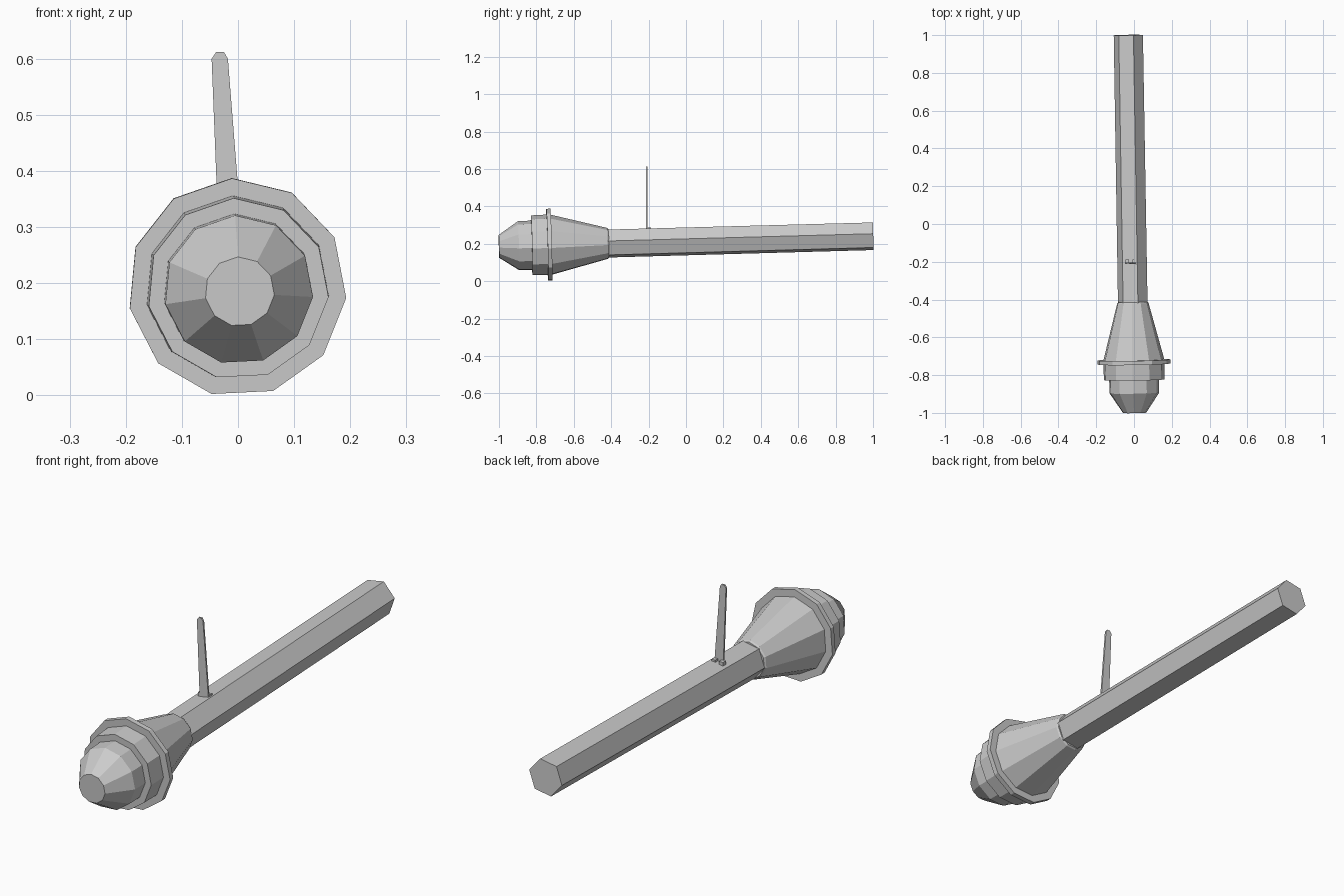
import bpy, bmesh, math
from mathutils import Vector

if "Cube" in bpy.data.objects:
    bpy.data.objects.remove(bpy.data.objects["Cube"])

# Slightly tilted main axis, nose (front) to tail (back)
NOSE, TAIL = Vector((0.003, -1, 0.185)), Vector((-0.03, 1, 0.24))
D = (TAIL - NOSE).normalized()
W = (Vector((0, 0, 1)) - D * D.z).normalized()
U = D.cross(W)


def finish(name, bm):
    bmesh.ops.recalc_face_normals(bm, faces=bm.faces)
    me = bpy.data.meshes.new(name)
    bm.to_mesh(me)
    bm.free()
    ob = bpy.data.objects.new(name, me)
    bpy.context.collection.objects.link(ob)
    return ob


def lathe(name, profile, sides, start):
    """Capped solid of revolution; profile holds (y, radius) pairs."""
    bm = bmesh.new()
    rings = []
    for y, r in profile:
        c = NOSE.lerp(TAIL, (y + 1) / 2)
        ring = []
        for i in range(sides):
            a = math.radians(start + 360 * i / sides)
            ring.append(bm.verts.new(c + r * (U * math.cos(a) + W * math.sin(a))))
        rings.append(ring)
    for p, q in zip(rings, rings[1:]):
        for i in range(sides):
            j = (i + 1) % sides
            bm.faces.new((p[i], p[j], q[j], q[i]))
    bm.faces.new(rings[0])
    bm.faces.new(rings[-1])
    return finish(name, bm)


def plate(name, outline, y0, y1):
    """Thin plate from an (x, z) outline."""
    bm = bmesh.new()
    f = bm.faces.new([bm.verts.new((x, y0, z)) for x, z in outline])
    ext = bmesh.ops.extrude_face_region(bm, geom=[f])
    moved = [v for v in ext["geom"] if isinstance(v, bmesh.types.BMVert)]
    bmesh.ops.translate(bm, verts=moved, vec=(0, y1 - y0, 0))
    return finish(name, bm)


# Warhead: nose, stepped band, flange and rear cone
lathe("warhead", [(-1, 0.062), (-0.895, 0.133), (-0.825, 0.134), (-0.825, 0.162),
                  (-0.742, 0.164), (-0.742, 0.195), (-0.72, 0.195),
                  (-0.72, 0.163), (-0.42, 0.084), (-0.413, 0.078)], 11, 92.8)

# Launch tube
lathe("tube", [(-0.44, 0.0795), (1, 0.0785)], 6, 10)

# Upright sight leaf with two small feet
plate("sight", [(-0.034, 0.272), (0.008, 0.272), (-0.018, 0.6), (-0.025, 0.612),
                (-0.039, 0.612), (-0.047, 0.6)], -0.213, -0.205)
for side, x0, x1 in (("left", -0.045, -0.026), ("right", -0.008, 0.009)):
    plate(f"sight_foot_{side}", [(x0, 0.268), (x1, 0.268), (x1, 0.287), (x0, 0.287)],
          -0.209, -0.187)
